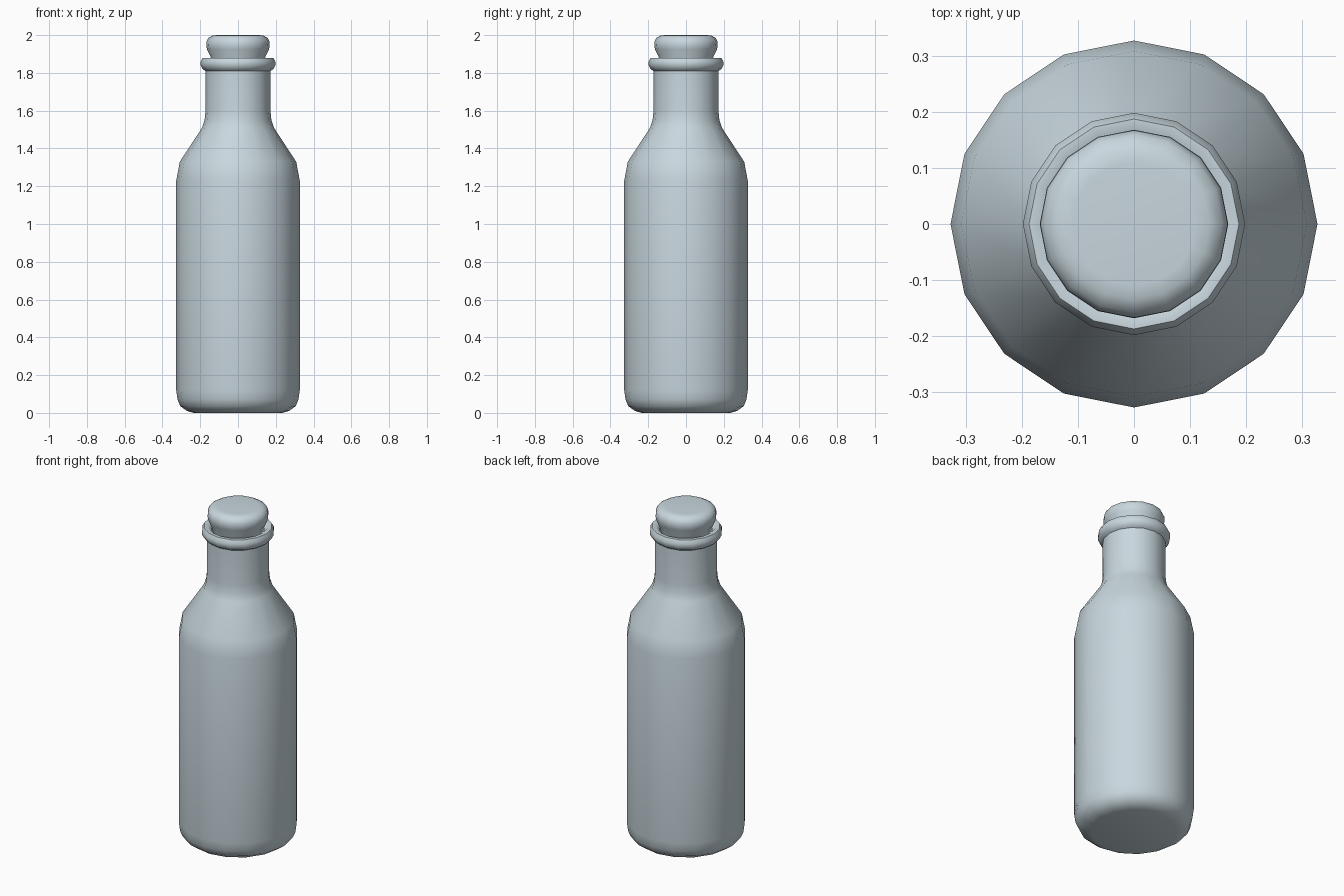
import bpy, bmesh, math

cube = bpy.data.objects.get("Cube")
if cube:
    bpy.data.objects.remove(cube, do_unlink=True)

SIDES = 16


def flat_colour(name, rgb):
    mat = bpy.data.materials.new(name)
    mat.use_nodes = True
    mat.diffuse_color = (*rgb, 1)
    mat.node_tree.nodes["Principled BSDF"].inputs["Base Color"].default_value = (*rgb, 1)
    return mat


def lathe(name, profile, mat):
    """Revolve (radius, height) points around z and cap both ends."""
    bm = bmesh.new()
    rings = []
    for r, z in profile:
        rings.append([bm.verts.new((r * math.cos(a), r * math.sin(a), z))
                      for a in (math.tau * i / SIDES for i in range(SIDES))])
    for low, high in zip(rings, rings[1:]):
        for i in range(SIDES):
            j = (i + 1) % SIDES
            bm.faces.new((low[i], low[j], high[j], high[i]))
    bm.faces.new(rings[0][::-1])
    bm.faces.new(rings[-1])
    bmesh.ops.recalc_face_normals(bm, faces=bm.faces)
    mesh = bpy.data.meshes.new(name)
    bm.to_mesh(mesh)
    bm.free()
    mesh.materials.append(mat)
    obj = bpy.data.objects.new(name, mesh)
    bpy.context.collection.objects.link(obj)
    bpy.ops.object.select_all(action="DESELECT")
    obj.select_set(True)
    bpy.context.view_layer.objects.active = obj
    bpy.ops.object.shade_smooth_by_angle(angle=math.radians(50))
    return obj


glass = flat_colour("pale blue grey", (0.58, 0.68, 0.73))

# Body: rounded base, straight wall, sloping shoulder, neck and rolled lip
lathe("bottle", [
    (0.235, 0.0), (0.27, 0.01), (0.305, 0.035), (0.32, 0.07), (0.327, 0.12),
    (0.327, 1.23), (0.308, 1.33), (0.19, 1.51), (0.177, 1.55), (0.172, 1.60),
    (0.172, 1.81), (0.187, 1.82), (0.198, 1.84), (0.198, 1.86),
    (0.187, 1.88), (0.165, 1.88), (0.145, 1.865), (0.14, 1.80),
], glass)

# Stopper: tapered plug with a rounded top
lathe("stopper", [
    (0.13, 1.78), (0.143, 1.88), (0.164, 1.925), (0.168, 1.945),
    (0.167, 1.965), (0.158, 1.985), (0.135, 1.998), (0.11, 2.0),
], glass)
